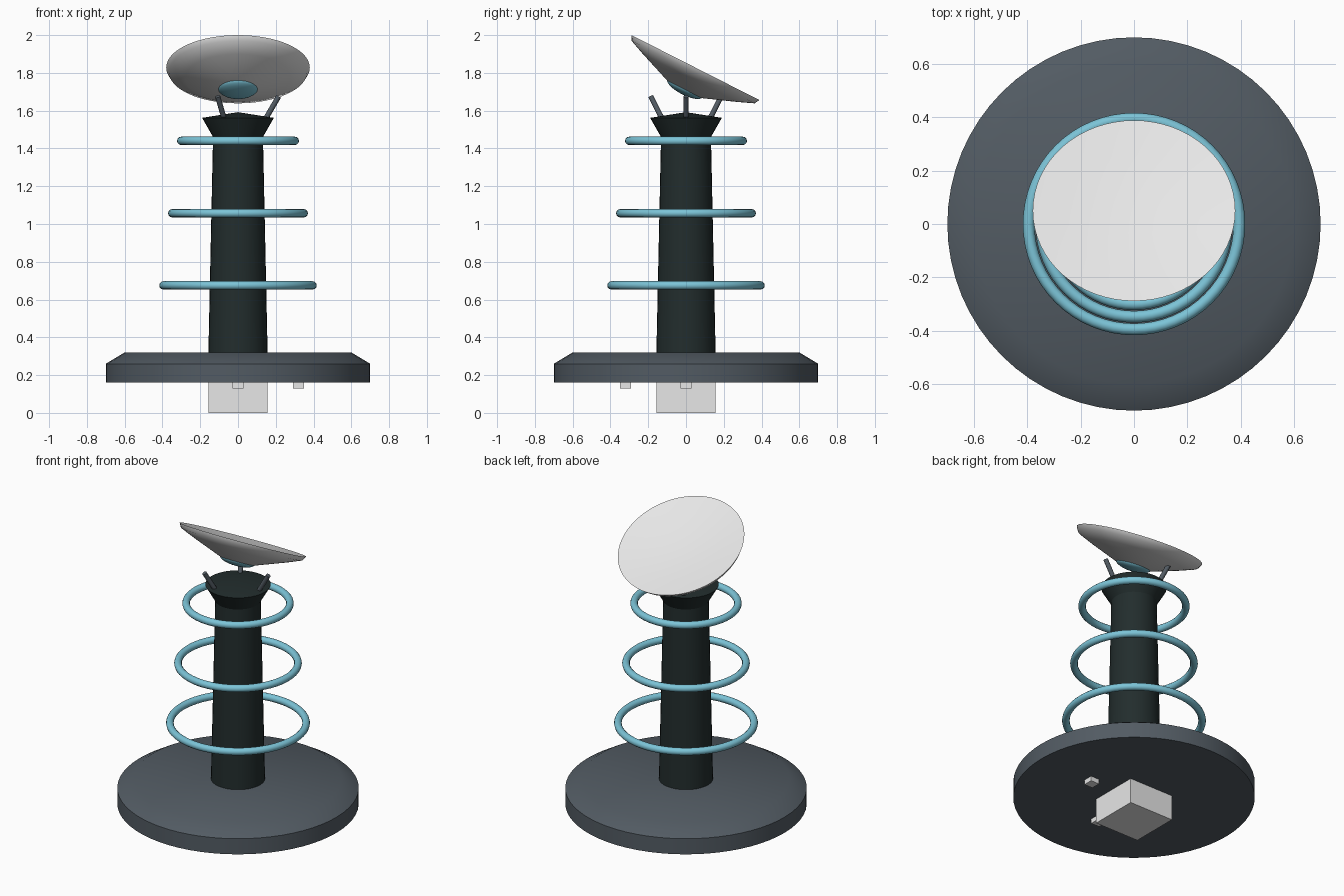
import bpy, bmesh
from math import sin, cos, pi, radians
from mathutils import Vector

cube = bpy.data.objects.get("Cube")
if cube:
    bpy.data.objects.remove(cube, do_unlink=True)


def material(name, r, g, b):
    m = bpy.data.materials.new(name)
    m.use_nodes = True
    m.diffuse_color = (r, g, b, 1)
    m.node_tree.nodes["Principled BSDF"].inputs["Base Color"].default_value = (r, g, b, 1)
    return m


SLATE = material("slate grey", 0.085, 0.105, 0.125)
DARK = material("dark green black", 0.016, 0.026, 0.026)
BLUE = material("sky blue", 0.2, 0.55, 0.68)
WHITE = material("off white", 0.8, 0.8, 0.8)


def finish(name, bm, mat, angle=40):
    bmesh.ops.recalc_face_normals(bm, faces=bm.faces)
    me = bpy.data.meshes.new(name)
    bm.to_mesh(me)
    bm.free()
    me.materials.append(mat)
    me.polygons.foreach_set("use_smooth", [True] * len(me.polygons))
    me.set_sharp_from_angle(angle=radians(angle))
    ob = bpy.data.objects.new(name, me)
    bpy.context.collection.objects.link(ob)
    return ob


def lathe(name, profile, mat, sides=48, closed=False):
    """Spin (radius, height) points about z; open ends are capped."""
    bm = bmesh.new()
    rings = []
    for r, z in profile:
        if r == 0:
            rings.append([bm.verts.new((0, 0, z))] * sides)
        else:
            rings.append([bm.verts.new((r * cos(2 * pi * i / sides), r * sin(2 * pi * i / sides), z))
                          for i in range(sides)])
    pairs = list(zip(rings, rings[1:]))
    if closed:
        pairs.append((rings[-1], rings[0]))
    for a, b in pairs:
        for i in range(sides):
            j = (i + 1) % sides
            bm.faces.new(list(dict.fromkeys((a[i], a[j], b[j], b[i]))))
    if not closed:
        for ring, (r, z) in ((rings[0], profile[0]), (rings[-1], profile[-1])):
            if r > 0:
                bm.faces.new(ring)
    return finish(name, bm, mat)


def box(name, size, centre, mat):
    bm = bmesh.new()
    bmesh.ops.create_cube(bm, size=1)
    bmesh.ops.scale(bm, vec=size, verts=bm.verts)
    ob = finish(name, bm, mat)
    ob.location = centre
    return ob


# Base disc with a chamfered upper edge
lathe("base", [(0.7, 0.16), (0.7, 0.26), (0.6, 0.32)], SLATE, 64)

# Foot block and small studs under the base
box("foot_block", (0.312, 0.312, 0.318), (0, 0, 0.159), WHITE)
box("front_stud", (0.06, 0.06, 0.06), (0, -0.32, 0.16), WHITE)
box("left_stud", (0.06, 0.06, 0.06), (0.32, 0, 0.16), WHITE)

# Tapered column and flared head with a shallow peak
lathe("column", [(0.157, 0.31), (0.132, 1.47)], DARK, 32)
lathe("column_head", [(0.12, 1.44), (0.19, 1.562), (0, 1.592)], DARK, 32)

# Three floating rings, shrinking upward
TUBE = 0.022
for label, radius, z in (("lower", 0.395, 0.675), ("middle", 0.348, 1.057), ("upper", 0.301, 1.44)):
    section = [(radius + TUBE * cos(k * pi / 6), z + TUBE * sin(k * pi / 6)) for k in range(12)]
    lathe(label + "_ring", section, BLUE, 64, closed=True)

# Three splayed struts on the head
for k in range(3):
    a = 2 * pi * k / 3
    foot = Vector((0.145 * cos(a), 0.145 * sin(a), 1.555))
    tip = Vector((0.215 * cos(a), 0.215 * sin(a), 1.675))
    rod = lathe("strut_%d" % (k + 1), [(0.014, 0), (0.014, (tip - foot).length)], SLATE, 12)
    rod.location = foot
    rod.rotation_euler = (tip - foot).to_track_quat("Z", "Y").to_euler()

# Tilted dish and the hub under it, sharing one axis
dish = lathe("dish", [(0, -0.13), (0.1, -0.13), (0.28, -0.062), (0.365, -0.027), (0.38, 0),
                      (0.25, -0.016), (0.12, -0.026), (0, -0.03)], WHITE, 64)
hub = lathe("dish_hub", [(0.106 * cos(t * pi / 12), -0.122 - 0.036 * sin(t * pi / 12))
                         for t in range(6)] + [(0, -0.158)], BLUE, 32)
for part in (dish, hub):
    part.location = (0, 0.05, 1.828)
    part.rotation_euler = (radians(-26.9), 0, 0)
